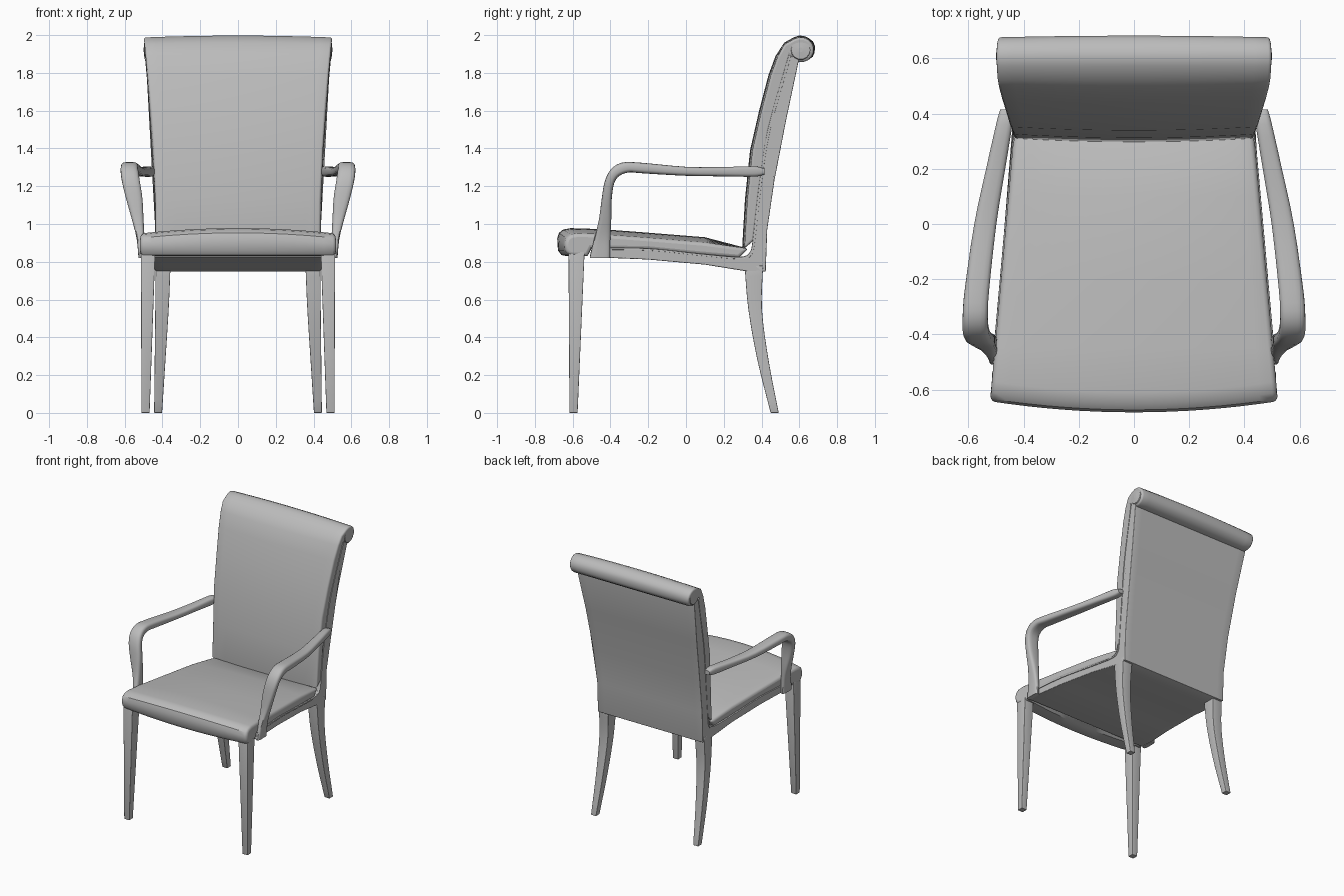
import bpy, bmesh, math
from mathutils import Vector

cube = bpy.data.objects.get("Cube")
if cube:
    bpy.data.objects.remove(cube, do_unlink=True)

grey = bpy.data.materials.new("plain_grey")
grey.use_nodes = True
grey.diffuse_color = (0.5, 0.5, 0.5, 1)
grey.node_tree.nodes["Principled BSDF"].inputs["Base Color"].default_value = grey.diffuse_color


def loft(name, rings, bevel=0.0, mirror=False, angle=35):
    """Skin a list of equal rings, cap the ends and round the sharp edges."""
    bm = bmesh.new()
    rows = [[bm.verts.new(p) for p in ring] for ring in rings]
    count = len(rows[0])
    for a, b in zip(rows, rows[1:]):
        for i in range(count):
            j = (i + 1) % count
            bm.faces.new((a[i], a[j], b[j], b[i]))
    bm.faces.new(rows[0])
    bm.faces.new(rows[-1][::-1])
    bmesh.ops.recalc_face_normals(bm, faces=bm.faces)
    if bevel:
        sharp = [e for e in bm.edges if e.calc_face_angle(0) > math.radians(60)]
        bmesh.ops.bevel(bm, geom=sharp, offset=bevel, segments=3, profile=0.5,
                        affect='EDGES', clamp_overlap=True)
    mesh = bpy.data.meshes.new(name)
    bm.to_mesh(mesh)
    bm.free()
    mesh.materials.append(grey)
    obj = bpy.data.objects.new(name, mesh)
    bpy.context.collection.objects.link(obj)
    bpy.ops.object.select_all(action='DESELECT')
    obj.select_set(True)
    bpy.context.view_layer.objects.active = obj
    bpy.ops.object.shade_smooth_by_angle(angle=math.radians(angle))
    for face in mesh.polygons:
        if len(face.vertices) > 8:
            face.use_smooth = False
    if mirror:
        obj.modifiers.new("mirror", 'MIRROR')
    return obj


def spline(points, steps):
    """Smooth curve through points of any dimension."""
    pts = [Vector(p) for p in points]
    pts = [pts[0] * 2 - pts[1]] + pts + [pts[-1] * 2 - pts[-2]]
    out = []
    for a, b, c, d in zip(pts, pts[1:], pts[2:], pts[3:]):
        for k in range(steps):
            t = k / steps
            out.append((b * 2 + (c - a) * t + (a * 2 - b * 5 + c * 4 - d) * t ** 2
                        + (b * 3 - a - c * 3 + d) * t ** 3) / 2)
    return out + [pts[-2]]


def half_width(y, z):
    """The seat widens to the front and the back widens to the top."""
    seat = min(max((0.32 - y) / 0.95, 0), 1)
    return 0.435 + 0.085 * seat + 0.06 * max(z - 0.95, 0) ** 1.7


def sweep(name, profile, bulge, bevel):
    """Sweep a side profile across the chair, bulging toward the middle."""
    rings = []
    for k in range(17):
        t = k / 8 - 1
        ring = []
        for y, z in profile:
            dy, dz = bulge(y, z)
            crown = 1 - t * t
            ring.append((t * half_width(y, z), y + dy * crown, z + dz * crown))
        rings.append(ring)
    return loft(name, rings, bevel)


# Shared seam between frame and upholstery, from seat front to back top
seam = [(-0.5, 0.87), (-0.2, 0.865), (0.07, 0.838), (0.28, 0.82), (0.34, 0.84),
        (0.36, 0.915), (0.39, 1.18), (0.44, 1.5), (0.55, 1.89)]

# Frame: seat rail and back shell in one L shape
frame = [(-0.51, 0.825), (-0.2, 0.812), (0.1, 0.785), (0.33, 0.748), (0.422, 0.748),
         (0.43, 0.97), (0.468, 1.23), (0.53, 1.55), (0.6, 1.88)]
sweep("frame", frame + seam[::-1], lambda y, z: (0, 0), 0.004)

# Seat cushion with a rolled front
seat = [(0.33, 0.87), (0.1, 0.902), (-0.2, 0.926), (-0.45, 0.945), (-0.57, 0.95),
        (-0.61, 0.943), (-0.633, 0.925), (-0.642, 0.895), (-0.638, 0.86),
        (-0.62, 0.836), (-0.59, 0.83), (-0.52, 0.83)]


def seat_bulge(y, z):
    return (-0.04 if y < -0.5 else 0), (0.028 if z > 0.88 else 0)


sweep("seat_cushion", seat + seam[:4], seat_bulge, 0.018)

# Back cushion with a scroll along the top
roll = [(0.607 + 0.07 * math.cos(a), 1.922 + 0.066 * math.sin(a))
        for a in (math.radians(120 - 22 * k) for k in range(11))]
back = [(0.31, 0.87), (0.325, 1.13), (0.352, 1.39), (0.4, 1.6), (0.45, 1.79),
        (0.487, 1.89), (0.52, 1.95)]


def back_bulge(y, z):
    front = y < 0.5 and (y, z) not in seam
    return (-0.013 if front else 0.006 if y > 0.65 else 0), (0.01 if z > 1.93 else 0)


sweep("back_cushion", back + roll + seam[:4:-1], back_bulge, 0.012)

# Pleated caps on the scroll ends
cap = []
for x, size in ((0.485, 0.055), (0.495, 0.05), (0.499, 0.012)):
    cap.append([(x, 0.607 + size * math.cos(k * math.tau / 14),
                 1.922 + size * math.sin(k * math.tau / 14)) for k in range(14)])
loft("scroll_caps", cap, mirror=True, angle=10)

# Piping along the seam on both sides
piping = []
for y, z in spline(seam, 4):
    x = half_width(y, z)
    piping.append([(x + dx, y + d, z - d) for dx, d in
                   ((-0.006, -0.006), (0.004, -0.005), (0.004, 0.005), (-0.006, 0.006))])
loft("piping", piping, mirror=True)


def member(name, sections, corners, steps, power=1.0, bevel=0.0):
    """Mirrored bar; a section is inner x, outer x, front y z, rear y z."""
    rings = []
    for x0, x1, ya, za, yb, zb in spline(sections, steps):
        ring = []
        for k in range(corners):
            angle = (k + 0.5) * math.tau / corners
            c, s = math.cos(angle), math.sin(angle)
            u = math.copysign(abs(c) ** power, c)
            v = math.copysign(abs(s) ** power, s)
            if corners == 4:
                u, v = math.copysign(1, c), math.copysign(1, s)
            ring.append(((x0 + x1) / 2 + u * (x1 - x0) / 2,
                         (ya + yb) / 2 + v * (ya - yb) / 2,
                         (za + zb) / 2 + v * (za - zb) / 2))
        rings.append(ring)
    return loft(name, rings, bevel, mirror=True)


# Arms: a twisting post that bends into the armrest
member("arms", [
    (0.495, 0.527, -0.51, 0.82, -0.403, 0.82),
    (0.495, 0.537, -0.487, 0.92, -0.4, 0.93),
    (0.5, 0.562, -0.462, 1.02, -0.395, 1.03),
    (0.505, 0.592, -0.447, 1.13, -0.393, 1.13),
    (0.518, 0.613, -0.432, 1.22, -0.38, 1.215),
    (0.527, 0.621, -0.4, 1.287, -0.352, 1.255),
    (0.529, 0.62, -0.34, 1.325, -0.3, 1.273),
    (0.524, 0.613, -0.24, 1.325, -0.23, 1.268),
    (0.498, 0.579, 0, 1.303, 0, 1.255),
    (0.466, 0.536, 0.2, 1.302, 0.2, 1.252),
    (0.44, 0.5, 0.36, 1.306, 0.36, 1.25),
    (0.435, 0.485, 0.415, 1.293, 0.415, 1.262)], 16, 3, power=0.6)

# Front legs: straight taper
member("front_legs", [
    (0.438, 0.514, -0.622, 0.85, -0.537, 0.85),
    (0.468, 0.511, -0.617, 0, -0.574, 0)], 4, 1, bevel=0.003)

# Back legs: sweep to the rear
member("back_legs", [
    (0.357, 0.436, 0.31, 0.78, 0.408, 0.78),
    (0.367, 0.438, 0.33, 0.55, 0.402, 0.55),
    (0.384, 0.441, 0.378, 0.28, 0.437, 0.28),
    (0.402, 0.444, 0.448, 0, 0.491, 0)], 4, 4, bevel=0.003)
